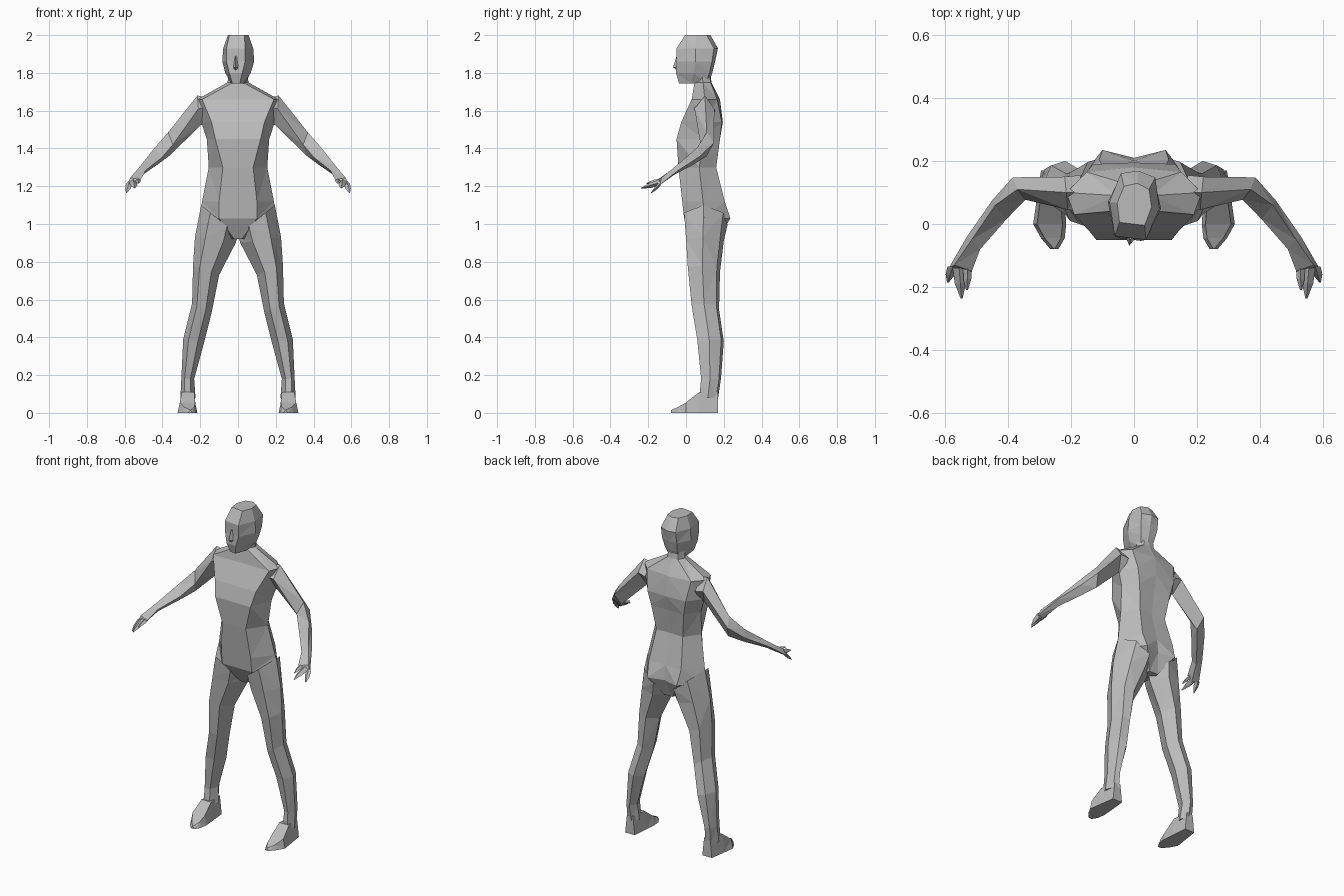
import bpy, bmesh, math
from mathutils import Matrix, Vector

grey = bpy.data.materials.new("plain grey")
grey.diffuse_color = (0.5, 0.5, 0.5, 1)


def loft(name, rings, mirror=False):
    """Skin a stack of equal-sized point rings, cap both ends."""
    bm = bmesh.new()
    vs = [[bm.verts.new(p) for p in r] for r in rings]
    n = len(vs[0])
    for a, b in zip(vs, vs[1:]):
        for i in range(n):
            j = (i + 1) % n
            bm.faces.new((a[i], a[j], b[j], b[i]))
    bm.faces.new(vs[0])
    bm.faces.new(vs[-1])
    bmesh.ops.remove_doubles(bm, verts=bm.verts, dist=0.0005)
    bmesh.ops.triangulate(bm, faces=bm.faces)
    bmesh.ops.recalc_face_normals(bm, faces=bm.faces)
    me = bpy.data.meshes.new(name)
    bm.to_mesh(me)
    bm.free()
    me.materials.append(grey)
    ob = bpy.data.objects.new(name, me)
    bpy.context.collection.objects.link(ob)
    if mirror:
        ob.modifiers.new("Mirror", 'MIRROR')
    return ob


def body_ring(z, fy, fx, sx, sy, bx, by, cy):
    """Symmetric ring: front corners, sides, back corners, spine."""
    return [(-fx, fy, z), (fx, fy, z), (sx, sy, z), (bx, by, z),
            (0, cy, z), (-bx, by, z), (-sx, sy, z)]


# torso from crotch to neck
loft("torso", [body_ring(*r) for r in (
    (0.92, 0.05, 0.02, 0.04, 0.10, 0.03, 0.17, 0.17),
    (1.03, -0.01, 0.10, 0.205, 0.10, 0.10, 0.235, 0.21),
    (1.12, -0.02, 0.10, 0.19, 0.09, 0.11, 0.205, 0.20),
    (1.30, -0.04, 0.08, 0.155, 0.07, 0.09, 0.16, 0.155),
    (1.45, -0.05, 0.12, 0.165, 0.09, 0.11, 0.18, 0.175),
    (1.54, -0.025, 0.14, 0.195, 0.10, 0.13, 0.19, 0.195),
    (1.66, 0.03, 0.19, 0.215, 0.10, 0.15, 0.165, 0.18),
    (1.75, 0.045, 0.025, 0.055, 0.09, 0.035, 0.13, 0.135),
    (1.82, 0.03, 0.025, 0.05, 0.08, 0.035, 0.12, 0.125))])

# head, turned slightly
head = loft("head", [body_ring(*r) for r in (
    (1.745, -0.035, 0.02, 0.035, 0.03, 0.03, 0.11, 0.12),
    (1.80, -0.05, 0.035, 0.068, 0.05, 0.045, 0.13, 0.14),
    (1.86, -0.045, 0.05, 0.085, 0.06, 0.055, 0.145, 0.155),
    (1.93, -0.045, 0.05, 0.08, 0.06, 0.055, 0.155, 0.17),
    (2.00, 0.0, 0.04, 0.055, 0.06, 0.04, 0.115, 0.13))])
# nose wedge
nose = loft("nose", [
    [(-0.008, -0.04, 1.89), (0.008, -0.04, 1.89), (0, -0.05, 1.89)],
    [(-0.018, -0.04, 1.825), (0.018, -0.04, 1.825), (0, -0.07, 1.83)],
    [(-0.008, -0.04, 1.81), (0.008, -0.04, 1.81), (0, -0.05, 1.815)]])
turn = (Matrix.Translation((0, 0.05, 0)) @ Matrix.Rotation(math.radians(-7), 4, 'Z')
        @ Matrix.Translation((0, -0.05, 0)))
for ob in (head, nose):
    ob.data.transform(turn)


def leg_ring(zi, zo, xi, xo, yf, yb):
    """Tilted six-sided section from inner to outer thigh."""
    def p(t, s):
        return (xi + (xo - xi) * t, yf + (yb - yf) * s, zi + (zo - zi) * t)
    return [p(0.3, 0.08), p(0.75, 0), p(1, 0.45), p(0.75, 0.9), p(0.35, 1), p(0, 0.6)]


# legs
loft("leg", [leg_ring(*r) for r in (
    (0.94, 1.10, 0.0, 0.195, -0.01, 0.22),
    (0.90, 0.93, 0.012, 0.228, 0.0, 0.20),
    (0.73, 0.78, 0.10, 0.238, 0.01, 0.18),
    (0.53, 0.58, 0.14, 0.243, 0.03, 0.175),
    (0.37, 0.39, 0.18, 0.29, 0.06, 0.20),
    (0.18, 0.18, 0.232, 0.30, 0.08, 0.185),
    (0.08, 0.08, 0.225, 0.305, 0.07, 0.17))], True)

# feet, heel to toe
loft("foot", [[(a, y, 0), (b, y, 0), (b - 0.012, y, h), (a + 0.012, y, h)]
              for y, a, b, h in (
    (0.17, 0.23, 0.295, 0.11), (0.07, 0.22, 0.31, 0.11),
    (0.0, 0.215, 0.32, 0.055), (-0.045, 0.22, 0.295, 0.03),
    (-0.08, 0.24, 0.265, 0.014))], True)

# arms: top, front, bottom, back of each section
loft("arm", [
    [(0.17, 0.10, 1.67), (0.17, 0.04, 1.62), (0.17, 0.10, 1.52), (0.17, 0.155, 1.60)],
    [(0.215, 0.10, 1.68), (0.21, 0.045, 1.61), (0.195, 0.10, 1.525), (0.22, 0.15, 1.61)],
    [(0.37, 0.11, 1.485), (0.345, 0.077, 1.42), (0.365, 0.11, 1.36), (0.385, 0.148, 1.43)],
    [(0.44, 0.06, 1.405), (0.405, 0.015, 1.35), (0.425, 0.04, 1.315), (0.45, 0.075, 1.36)],
    [(0.515, -0.05, 1.31), (0.488, -0.08, 1.285), (0.503, -0.06, 1.262), (0.53, -0.04, 1.285)],
    [(0.57, -0.13, 1.245), (0.515, -0.15, 1.235), (0.545, -0.15, 1.20), (0.588, -0.14, 1.205)]], True)

# fingers and thumb
for name, base, tip, w in (
        ("outer_finger", (0.575, -0.135, 1.215), (0.59, -0.185, 1.165), 0.017),
        ("long_finger", (0.555, -0.14, 1.22), (0.547, -0.237, 1.19), 0.02),
        ("thumb", (0.528, -0.14, 1.23), (0.53, -0.21, 1.215), 0.014)):
    b, t = Vector(base), Vector(tip)
    m = b.lerp(t, 0.5)

    def ring(c, s):
        return [c + Vector(o) * s for o in ((-1, 0, 0), (0, 0, -0.8), (1, 0, 0), (0, 0, 0.8))]
    loft(name, [ring(b, w), ring(m, w * 0.9), ring(t, 0.003)], True)
